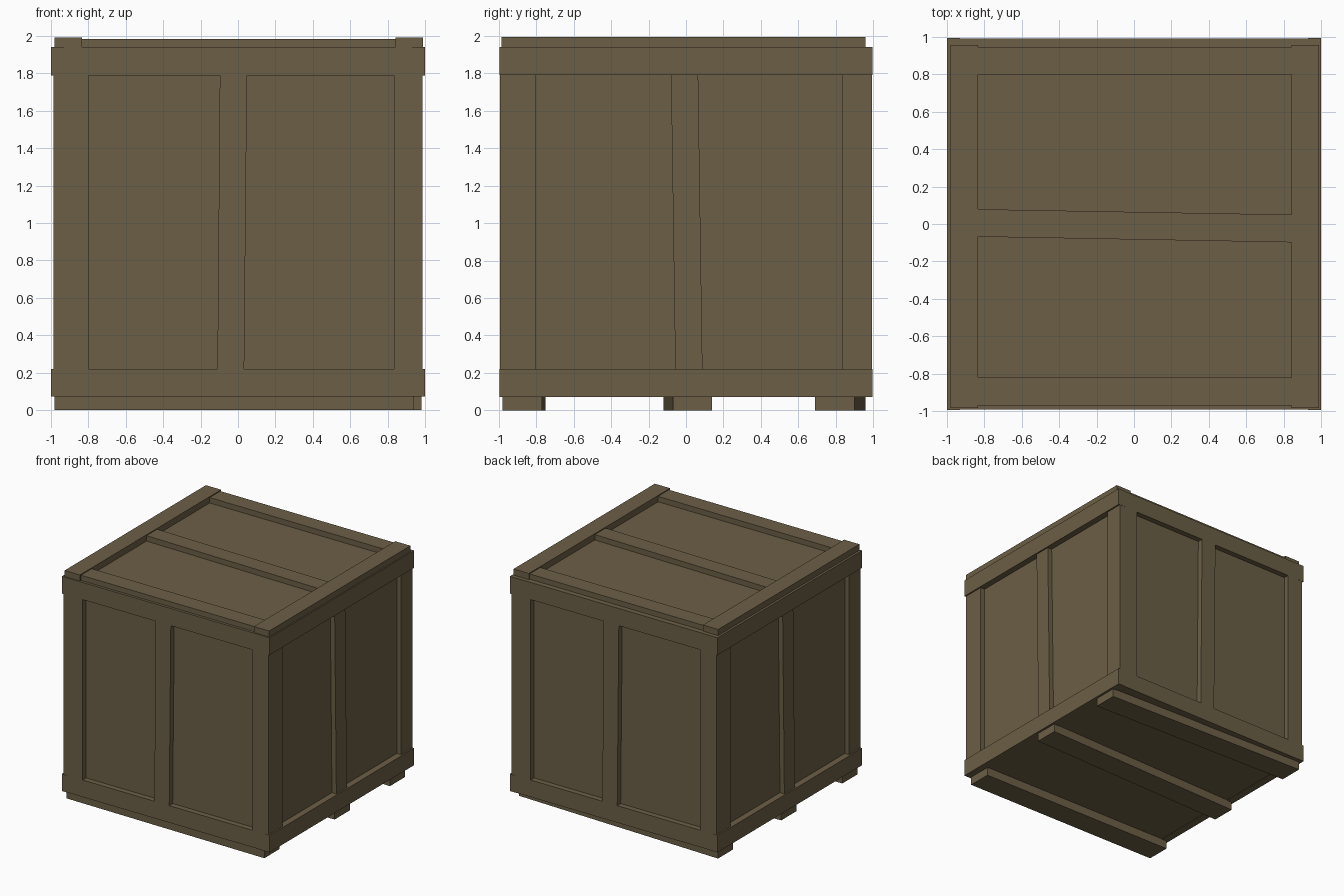
import bpy

if "Cube" in bpy.data.objects:
    bpy.data.objects.remove(bpy.data.objects["Cube"])

# One flat wood colour
wood = bpy.data.materials.new("weathered brown wood")
wood.diffuse_color = (0.148, 0.114, 0.061, 1.0)
wood.use_nodes = True
wood.node_tree.nodes["Principled BSDF"].inputs["Base Color"].default_value = wood.diffuse_color

# Maps (across, along, outward) to world space for each face of the crate
SIDES = {
    "front": lambda u, v, d: (u, -d, v),
    "back": lambda u, v, d: (-u, d, v),
    "right": lambda u, v, d: (d, u, v),
    "left": lambda u, v, d: (-d, -u, v),
}


def flat(u, v, d):
    return (u, v, d)


def board(name, quad, d0, d1, place=flat):
    """Prism from a four-cornered outline (counter-clockwise) and two depths."""
    verts = [place(u, v, d) for d in (d0, d1) for u, v in quad]
    faces = [(3, 2, 1, 0), (4, 5, 6, 7)]
    faces += [(i, (i + 1) % 4, (i + 1) % 4 + 4, i + 4) for i in range(4)]
    mesh = bpy.data.meshes.new(name)
    mesh.from_pydata(verts, [], faces)
    mesh.materials.append(wood)
    obj = bpy.data.objects.new(name, mesh)
    bpy.context.collection.objects.link(obj)
    return obj


def rect(u0, u1, v0, v1):
    return [(u0, v0), (u1, v0), (u1, v1), (u0, v1)]


# Inner box that shows as the recessed panels
board("crate_panels", rect(-0.945, 0.945, -0.945, 0.945), 0.075, 1.938)

LOW, HIGH = 0.22, 1.79
for side, place in SIDES.items():
    wide = side in ("front", "back")
    half = 0.987 if wide else 0.995      # half length of the rails
    rail_d = 0.993 if wide else 1.0      # outer depth of the rails
    stile_d = 0.993 if wide else 0.987   # outer depth of the stiles
    inner = 0.93
    # Horizontal rails
    board(side + "_bottom_rail", rect(-half, half, 0.072, LOW), inner, rail_d, place)
    board(side + "_top_rail", rect(-half, half, HIGH, 1.94), inner, rail_d, place)
    # Corner stiles
    end = 0.987 if wide else 0.99
    board(side + "_left_stile", rect(-end, -0.80, LOW, HIGH), inner, stile_d, place)
    board(side + "_right_stile", rect(0.835, end, LOW, HIGH), inner, stile_d, place)
    # Slightly crooked middle stile
    if wide:
        quad = [(-0.11, LOW), (0.033, LOW), (0.048, HIGH), (-0.097, HIGH)]
    else:
        quad = [(-0.057, LOW), (0.088, LOW), (0.065, HIGH), (-0.08, HIGH)]
    board(side + "_middle_stile", quad, inner, stile_d, place)

# Lid: two long battens and three cross battens
board("lid_left_batten", rect(-0.98, -0.833, -0.985, 0.958), 1.93, 1.993)
board("lid_right_batten", rect(0.843, 0.99, -0.985, 0.958), 1.93, 1.993)
board("lid_front_batten", rect(-0.833, 0.843, -0.97, -0.82), 1.93, 1.985)
board("lid_back_batten", rect(-0.833, 0.843, 0.80, 0.947), 1.93, 1.985)
board("lid_middle_batten",
      [(-0.833, -0.068), (0.843, -0.098), (0.843, 0.05), (-0.833, 0.079)], 1.93, 1.985)

# Skids under the floor: (y at left end, y at right end), each a little skewed
for name, yl, yr, x0, x1 in (("front", -0.96, -0.98, -0.98, 0.94),
                             ("middle", -0.12, -0.07, -0.98, 0.98),
                             ("back", 0.75, 0.69, -0.98, 0.98)):
    w = 0.21
    board(name + "_skid", [(x0, yl), (x1, yr), (x1, yr + w), (x0, yl + w)], 0.0, 0.08)
